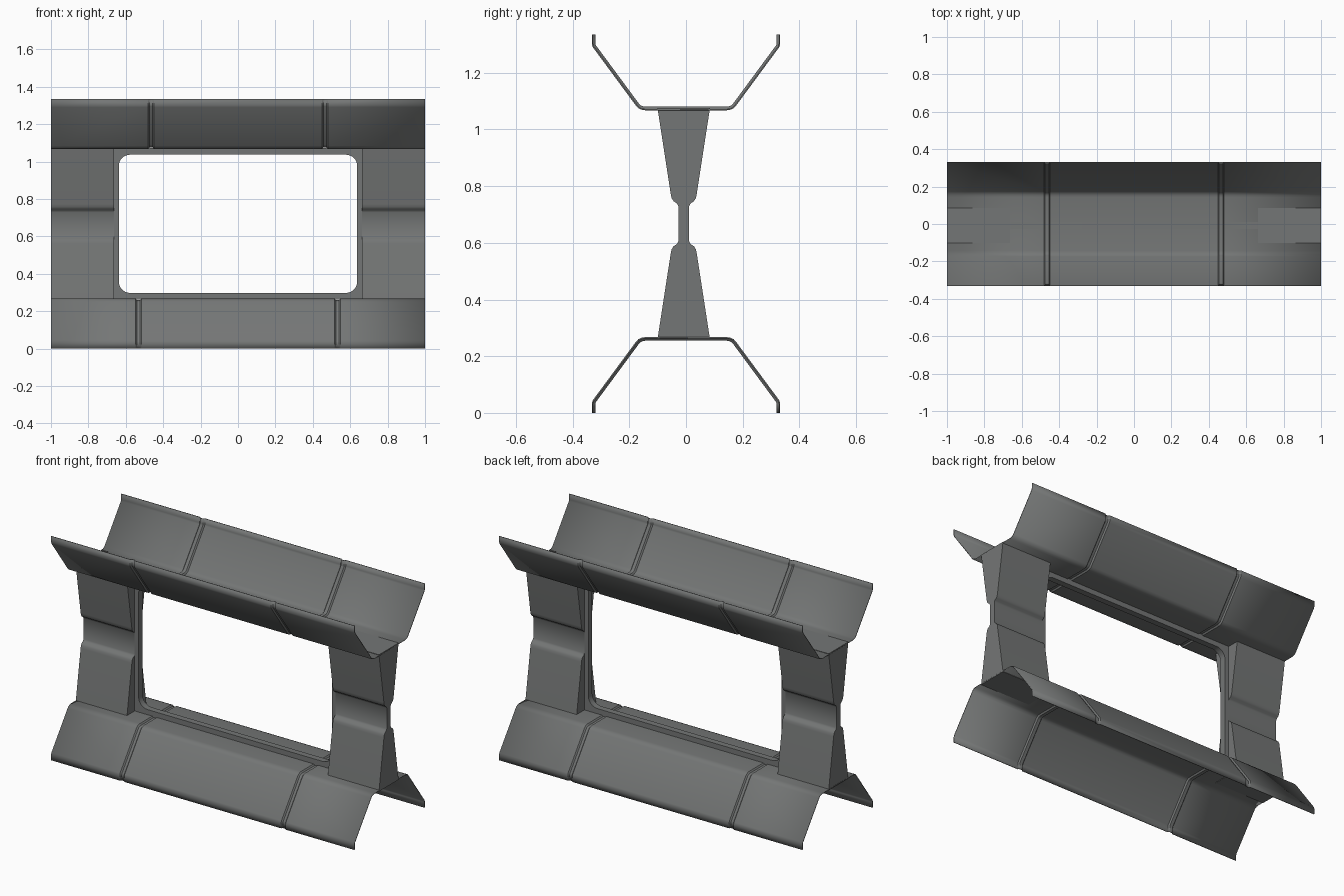
import bpy, bmesh, math

if "Cube" in bpy.data.objects:
    bpy.data.objects.remove(bpy.data.objects["Cube"])

H = 1.335      # total height
YC = -0.008    # pillars and frame sit slightly off centre

grey = bpy.data.materials.new("dark grey metal")
grey.diffuse_color = (0.175, 0.182, 0.18, 1)
grey.use_nodes = True
grey.node_tree.nodes["Principled BSDF"].inputs["Base Color"].default_value = grey.diffuse_color


def finish(bm, name):
    bmesh.ops.recalc_face_normals(bm, faces=bm.faces)
    me = bpy.data.meshes.new(name)
    bm.to_mesh(me)
    bm.free()
    ob = bpy.data.objects.new(name, me)
    bpy.context.collection.objects.link(ob)
    me.materials.append(grey)
    bpy.context.view_layer.objects.active = ob
    for o in bpy.context.selected_objects:
        o.select_set(False)
    ob.select_set(True)
    bpy.ops.object.shade_smooth_by_angle(angle=math.radians(30))
    return ob


# Bent sheets: half profile (y, z), mirrored, swept along x with grooves
HALF = [(0.33, 0), (0.33, 0.033), (0.327, 0.043), (0.175, 0.249),
        (0.167, 0.258), (0.155, 0.263), (0.143, 0.265)]
PROFILE = HALF + [(-y, z) for y, z in reversed(HALF)]


def inset(i, d):
    """Profile point moved inwards by d along its normal."""
    y, z = PROFILE[i]
    y0, z0 = PROFILE[max(i - 1, 0)]
    y1, z1 = PROFILE[min(i + 1, len(PROFILE) - 1)]
    l = math.hypot(y1 - y0, z1 - z0)
    ny, nz = -(z1 - z0) / l, (y1 - y0) / l
    if i in (0, len(PROFILE) - 1):
        nz = 0
    return y + ny * d, z + nz * d


def sheet(name, groove_x, flip):
    cols = [(-1, 0)]
    for c in (-groove_x, groove_x):
        cols += [(c - 0.016, 0), (c - 0.009, 0.008), (c + 0.009, 0.008), (c + 0.016, 0)]
    cols.append((1, 0))
    bm = bmesh.new()
    rows = []
    for x, d in cols:
        pts = [inset(i, d) for i in range(len(PROFILE))]
        rows.append([bm.verts.new((x, y, H - z if flip else z)) for y, z in pts])
    for a, b in zip(rows, rows[1:]):
        for i in range(len(PROFILE) - 1):
            bm.faces.new((a[i], a[i + 1], b[i + 1], b[i]))
    ob = finish(bm, name)
    m = ob.modifiers.new("thickness", 'SOLIDIFY')
    m.thickness = 0.005
    m.offset = 0


sheet("lower_sheet", 0.532, False)
sheet("upper_sheet", 0.465, True)

# Waisted pillars: half width against height, mirrored about mid height
WAIST = [(0.0925, 0.26), (0.046, 0.562), (0.043, 0.577), (0.036, 0.588),
         (0.024, 0.596), (0.0185, 0.606)]
SIDE = WAIST + [(w, H - z) for w, z in reversed(WAIST)]


def pillar(name, s):
    outline = [(YC + w, z) for w, z in SIDE] + [(YC - w, z) for w, z in reversed(SIDE)]
    bm = bmesh.new()
    f = bm.faces.new([bm.verts.new((s * 0.6625, y, z)) for y, z in outline])
    ext = bmesh.ops.extrude_face_region(bm, geom=[f], use_keep_orig=True)
    for v in ext["geom"]:
        if isinstance(v, bmesh.types.BMVert):
            v.co.x = s
    finish(bm, name)


pillar("left_pillar", -1)
pillar("right_pillar", 1)


# Window frame: flat slab with a round-cornered opening
def round_rect(hx, z0, z1, r, n=8):
    pts = []
    for k, (sx, zc) in enumerate(((1, z1 - r), (-1, z1 - r), (-1, z0 + r), (1, z0 + r))):
        for j in range(n + 1):
            a = math.pi / 2 * (k + j / n)
            pts.append((sx * (hx - r) + r * math.cos(a), zc + r * math.sin(a)))
    return pts


outer = round_rect(0.6625, 0.262, H - 0.262, 0.001)
inner = round_rect(0.637, 0.298, H - 0.298, 0.06)
bm = bmesh.new()
loops = [[bm.verts.new((x, y, z)) for x, z in pts]
         for pts, y in ((outer, YC - 0.0185), (inner, YC - 0.0185),
                        (inner, YC + 0.0185), (outer, YC + 0.0185))]
for a, b in zip(loops, loops[1:] + loops[:1]):
    for i in range(len(a)):
        j = (i + 1) % len(a)
        bm.faces.new((a[i], a[j], b[j], b[i]))
finish(bm, "window_frame")
